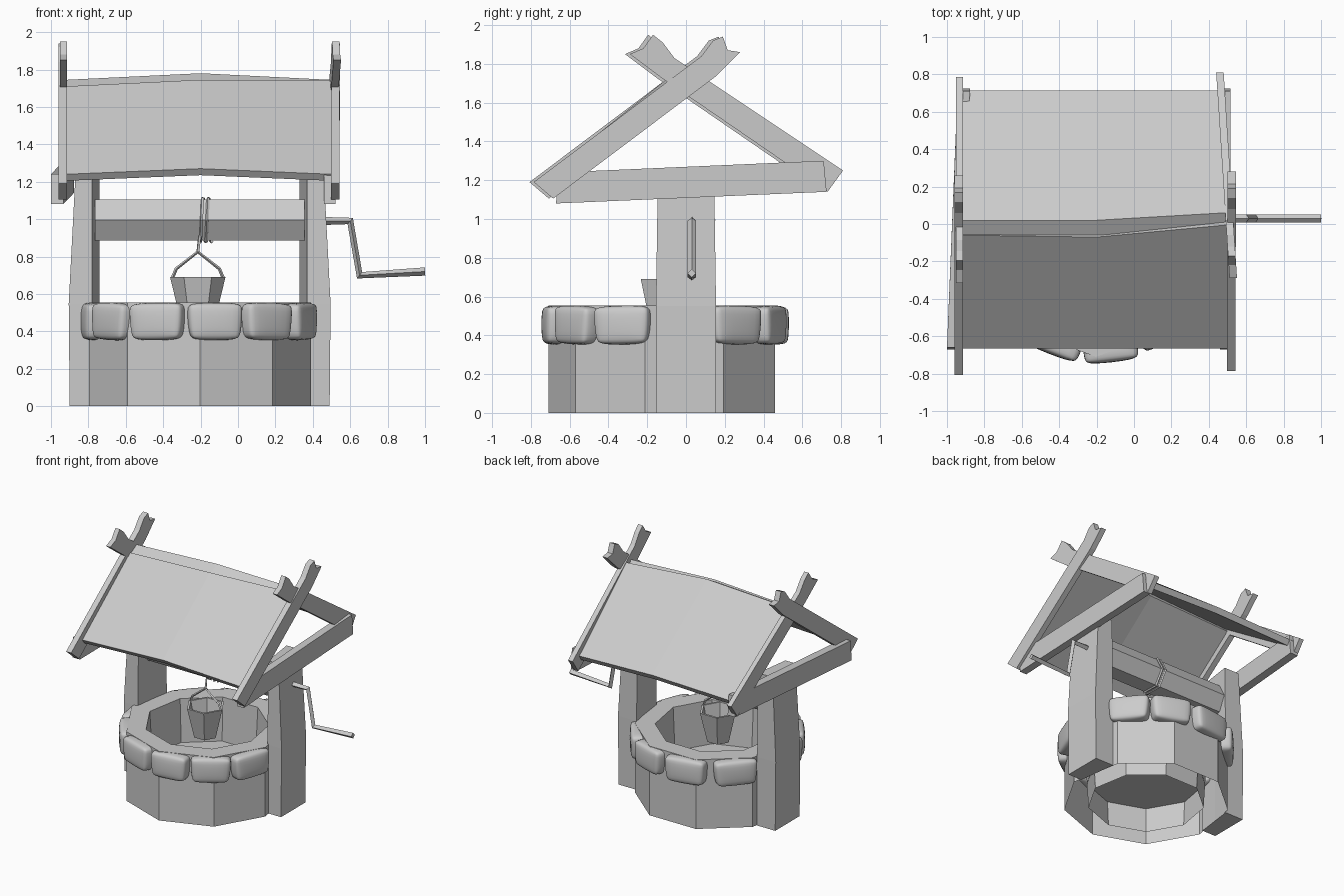
import bpy, bmesh, random
from math import cos, sin, radians, tau
from mathutils import Vector

if "Cube" in bpy.data.objects:
    bpy.data.objects.remove(bpy.data.objects["Cube"])

random.seed(4)
CX, CY = -0.204, -0.107      # centre of the stone well


def loft(name, sections, caps=True):
    """Skin a row of equal-length point rings, optionally capping the ends."""
    bm = bmesh.new()
    rows = [[bm.verts.new(p) for p in s] for s in sections]
    n = len(rows[0])
    for a, b in zip(rows, rows[1:]):
        for i in range(n):
            j = (i + 1) % n
            bm.faces.new((a[i], a[j], b[j], b[i]))
    if caps:
        bm.faces.new(rows[0])
        bm.faces.new(rows[-1])
    bmesh.ops.recalc_face_normals(bm, faces=bm.faces)
    me = bpy.data.meshes.new(name)
    bm.to_mesh(me)
    bm.free()
    ob = bpy.data.objects.new(name, me)
    bpy.context.collection.objects.link(ob)
    return ob


def ring(n, r, z, x=CX, y=CY, start=-90):
    return [(x + r * cos(radians(start) + tau * i / n),
             y + r * sin(radians(start) + tau * i / n), z) for i in range(n)]


def tube(name, pts, r):
    cu = bpy.data.curves.new(name, 'CURVE')
    cu.dimensions = '3D'
    cu.bevel_depth, cu.bevel_resolution, cu.use_fill_caps = r, 0, True
    sp = cu.splines.new('POLY')
    sp.use_smooth = False
    sp.points.add(len(pts) - 1)
    for p, co in zip(sp.points, pts):
        p.co = (*co, 1)
    ob = bpy.data.objects.new(name, cu)
    bpy.context.collection.objects.link(ob)
    bpy.ops.object.select_all(action='DESELECT')
    ob.select_set(True)
    bpy.context.view_layer.objects.active = ob
    bpy.ops.object.convert(target='MESH')


# Nine-sided well wall, open underneath, and its floor
loft("well_wall", [ring(9, 0.603, 0), ring(9, 0.603, 0.555),
                   ring(9, 0.455, 0.555), ring(9, 0.425, 0)], caps=False)
loft("well_floor", [ring(9, 0.437, 0.20), ring(9, 0.437, 0.21)])

# Rounded rim stones, leaving a gap where the right post stands
for deg in (-172, -143, -113, -82, -52, -22, 38, 68, 102, 138):
    a = radians(deg)
    bm = bmesh.new()
    bmesh.ops.create_cube(bm, size=1)
    w = 0.335 if deg > 90 else random.uniform(0.305, 0.32)
    for v in bm.verts:
        v.co = Vector((v.co.x * 0.13, v.co.y * w * (1 - 0.1 * (v.co.z < 0)), v.co.z * 0.205))
    bmesh.ops.bevel(bm, geom=bm.edges[:], offset=0.025, segments=1, affect='EDGES')
    for f in bm.faces:
        f.smooth = True
    me = bpy.data.meshes.new("rim_stone")
    bm.to_mesh(me)
    bm.free()
    ob = bpy.data.objects.new("rim_stone", me)
    ob.location = (CX + 0.575 * cos(a), CY + 0.575 * sin(a), 0.453)
    ob.rotation_euler = (random.uniform(-.03, .03), 0, a + random.uniform(-.06, .06))
    bpy.context.collection.objects.link(ob)
    ob.modifiers.new("round", 'SUBSURF').levels = 2

# Posts: slightly bowed, narrower at the front
for side, name in ((1, "right_post"), (-1, "left_post")):
    secs = []
    for z, out, h in ((0, 0.695, 0.155), (0.55, 0.70, 0.155), (1.22, 0.665, 0.145)):
        secs.append([(-0.205 + side * x, y, z) for x, y in
                     ((out, -h), (0.575, -h), (0.535, h), (out, h))])
    loft(name, secs)

# Sloping tie beams outside the posts: (x at front, x at back, half width)
for name, xf, xb, h in (("right_tie_beam", 0.49, 0.485, 0.03),
                        ("left_tie_beam", -0.967, -0.91, 0.033)):
    loft(name, [[(x - h, y0, z0), (x + h, y0, z0), (x + h, y1, z1), (x - h, y1, z1)]
                for x, y0, z0, y1, z1 in ((xf, -0.67, 1.08, -0.66, 1.24),
                                          (xb, 0.725, 1.14, 0.71, 1.30))])

# Crossing rafters with notched tips, profile in (y, z)
SOUTH = [(-0.785, 1.19), (-0.685, 1.105), (0.16, 1.74), (0.28, 1.86),
         (0.215, 1.87), (0.19, 1.94), (0.14, 1.92), (0.08, 1.84)]
NORTH = [(0.81, 1.25), (0.73, 1.14), (-0.13, 1.73), (-0.29, 1.85),
         (-0.22, 1.88), (-0.17, 1.95), (-0.12, 1.91), (-0.06, 1.83)]


def rafter(name, prof, x, thick, lean=0.0, shift=0.0):
    loft(name, [[(x + t + lean * y, y + shift, z) for y, z in prof]
                for t in (-thick / 2, thick / 2)])


rafter("right_front_rafter", SOUTH, 0.522, 0.045, 0.004)
rafter("left_front_rafter", SOUTH, -0.938, 0.045, 0, -0.022)
rafter("right_back_rafter", NORTH, 0.512, 0.04, -0.065)
rafter("left_back_rafter", NORTH, -0.932, 0.038, 0, -0.025)

# Roof panels, humped in the middle
FRONT = [(-0.665, 1.24), (-0.06, 1.71), (-0.035, 1.67), (-0.64, 1.205)]
BACK = [(0.715, 1.255), (0.02, 1.745), (-0.06, 1.70), (0.69, 1.215)]


def panel(name, prof, stations):
    """Each station: x, lift, then ridge shift in y and extra ridge lift."""
    loft(name, [[(x, y + (dy if i in (1, 2) else 0),
                  z + dz + (dr if i in (1, 2) else 0)) for i, (y, z) in enumerate(prof)]
                for x, dz, dy, dr in stations])


panel("front_roof_panel", FRONT, [(-0.92, 0, 0, 0), (-0.2, 0.03, -0.01, 0.005),
                                  (0.50, 0, 0.055, 0.033)])
panel("back_roof_panel", BACK, [(-0.915, 0, 0, 0), (-0.2, 0.02, 0.0, 0.015),
                                (0.49, 0, 0.04, 0)])

# Hexagonal winding drum
AY, AZ = 0.01, 0.995
loft("winding_drum", [[(x, AY + 0.127 * cos(tau * i / 6), AZ + 0.127 * sin(tau * i / 6))
                       for i in range(6)] for x in (-0.765, 0.355)])

# Crank handle
tube("crank", [(0.44, 0.03, 0.99), (0.60, 0.03, 0.99), (0.65, 0.03, 0.70),
               (1.0, 0.03, 0.72)], 0.022)

# Rope: coils round the drum, then down to the bucket handle
BX, BY = -0.215, -0.105
rope = [(-0.15 - 0.03 * i / 6, AY + 0.133 * cos(tau * i / 6),
         AZ + 0.133 * sin(tau * i / 6)) for i in range(-2, 11)]
rope += [(-0.205, BY, 0.91), (BX, BY, 0.82)]
tube("rope", rope, 0.009)

# Bucket and its handle
loft("bucket", [ring(6, r, z, BX, BY, 0) for r, z in
                ((0.09, 0.45), (0.148, 0.69), (0.13, 0.69), (0.085, 0.48))])
tube("bucket_handle", [(BX + x, BY, z) for x, z in
                       ((-0.138, 0.68), (-0.115, 0.735), (0, 0.825),
                        (0.115, 0.735), (0.138, 0.68))], 0.009)
